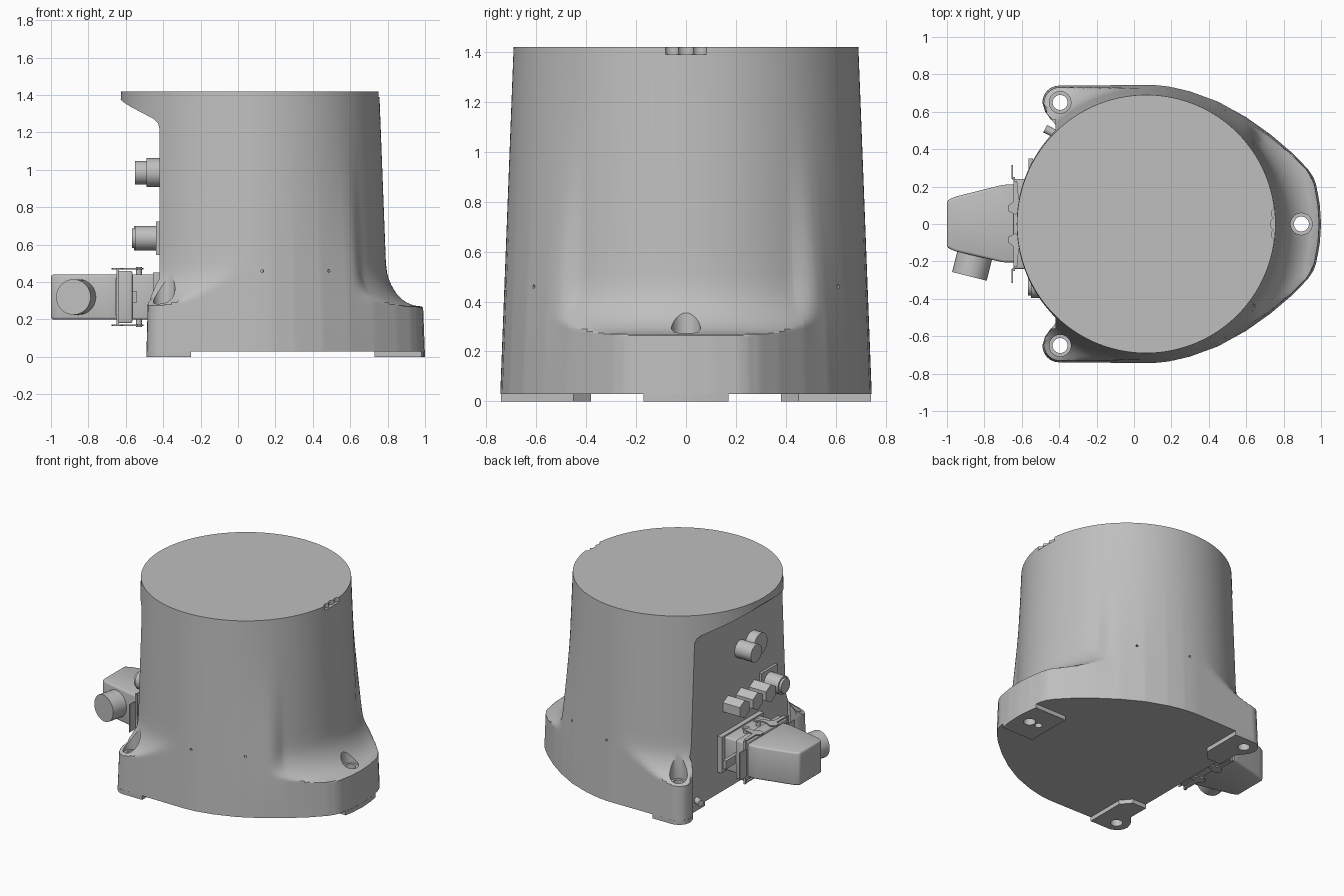
import bpy, bmesh, math
from mathutils import Vector

if "Cube" in bpy.data.objects:
    bpy.data.objects.remove(bpy.data.objects["Cube"])

grey = bpy.data.materials.new("machine grey")
grey.diffuse_color = (0.52, 0.52, 0.52, 1)
grey.use_nodes = True
grey.node_tree.nodes["Principled BSDF"].inputs["Base Color"].default_value = grey.diffuse_color
CX, TOP = 0.065, 1.42


def finish(name, bm):
    bmesh.ops.recalc_face_normals(bm, faces=bm.faces)
    me = bpy.data.meshes.new(name)
    bm.to_mesh(me)
    bm.free()
    ob = bpy.data.objects.new(name, me)
    bpy.context.collection.objects.link(ob)
    me.materials.append(grey)
    return ob


def prism(name, pts, lo, hi, axis="z", bevel=0):
    """Extrude a 2D outline along z (outline is x,y) or y (outline is x,z)."""
    bm = bmesh.new()
    place = (lambda p, h: (p[0], p[1], h)) if axis == "z" else (lambda p, h: (p[0], h, p[1]))
    a = [bm.verts.new(place(p, lo)) for p in pts]
    b = [bm.verts.new(place(p, hi)) for p in pts]
    bm.faces.new(a)
    bm.faces.new(b)
    for i in range(len(pts)):
        j = (i + 1) % len(pts)
        bm.faces.new((a[i], a[j], b[j], b[i]))
    if bevel:
        bmesh.ops.recalc_face_normals(bm, faces=bm.faces)
        bmesh.ops.bevel(bm, geom=bm.edges[:], offset=bevel, segments=3, profile=0.5, affect="EDGES")
    return finish(name, bm)


def box(name, x, y, z, bevel=0):
    return prism(name, [(x[0], y[0]), (x[1], y[0]), (x[1], y[1]), (x[0], y[1])], z[0], z[1], "z", bevel)


def cyl(name, p, q, r, n=32):
    p, q = Vector(p), Vector(q)
    bm = bmesh.new()
    bmesh.ops.create_cone(bm, cap_ends=True, segments=n, radius1=r, radius2=r, depth=(q - p).length)
    rot = (q - p).to_track_quat("Z", "Y").to_matrix().to_4x4()
    bmesh.ops.transform(bm, matrix=rot, verts=bm.verts)
    bmesh.ops.translate(bm, vec=(p + q) / 2, verts=bm.verts)
    return finish(name, bm)


def cut(ob, cutters):
    """Subtract the cutters and bake the result."""
    for c in cutters:
        m = ob.modifiers.new("cut", "BOOLEAN")
        m.operation, m.solver, m.object = "DIFFERENCE", "EXACT", c
    dg = bpy.context.evaluated_depsgraph_get()
    me = bpy.data.meshes.new_from_object(ob.evaluated_get(dg))
    ob.modifiers.clear()
    ob.data = me


# Footprint, half outline from the toe round to the back lug
lug_arc = [(-0.4 + 0.09 * math.cos(math.radians(a)), 0.65 + 0.09 * math.sin(math.radians(a)))
           for a in range(90, 181, 15)]
half = [(1.0, 0), (0.994, 0.1), (0.975, 0.21), (0.96, 0.25), (0.93, 0.295), (0.85, 0.378),
        (0.73, 0.48), (0.6, 0.572), (0.45, 0.655), (0.3, 0.71), (0.18, 0.737), (0.065, 0.745)]
half += lug_arc + [(-0.475, 0.60), (-0.42, 0.53), (-0.42, 0)]
rel = [Vector((x - CX, y)) for x, y in half]
ang = [math.atan2(v.y, v.x) for v in rel]
ang[-1] = math.pi


def footprint(t):
    d = Vector((math.cos(t), math.sin(t)))
    for i in range(len(rel) - 1):
        if ang[i] - 1e-6 <= t <= ang[i + 1] + 1e-6:
            e = rel[i + 1] - rel[i]
            den = d.x * e.y - d.y * e.x
            if abs(den) > 1e-9:
                return (rel[i].x * e.y - rel[i].y * e.x) / den
    return 0.485


def smooth(a, b, x):
    k = min(1, max(0, (x - a) / (b - a)))
    return k * k * (3 - 2 * k)


def fillet(z):
    """Width of the hollow ledge sweep outside the tapered drum."""
    if z >= 0.5:
        return 0
    if z < 0.27:
        return 0.18 + (0.27 - z) * 6
    return 0.18 * (1 - math.sqrt(max(0, 1 - ((0.5 - z) / 0.23) ** 2)))


def radius(t, z):
    t = abs(t)
    base = max(0, footprint(t) - 0.745)
    off = min(base, fillet(z))
    if math.cos(t) > 0:      # outside the toe hollow the wall fades gradually
        w = smooth(0.47, 0.55, footprint(t) * math.sin(t))
        off = off * (1 - w) + base * (1 - smooth(0.1, 1.2, z)) * w
    return 0.745 - 0.0385 * z + off


# Housing: tapered drum blended into the foot
half_t = sorted({round(a, 5) for a in ang} | {round(math.radians(d), 5) for d in range(0, 181, 2)})
cols = half_t + [-t for t in reversed(half_t[1:-1])]
rows = [0.03, 0.15, 0.235, 0.25, 0.258, 0.264, 0.27, 0.274, 0.28, 0.29, 0.302, 0.318, 0.338,
        0.36, 0.385, 0.415, 0.45, 0.5, 0.58, 0.7, 0.85, 1.0, 1.2, TOP]
bm = bmesh.new()
rings = []
for z in rows:
    rings.append([bm.verts.new((CX + radius(t, z) * math.cos(t), radius(t, z) * math.sin(t), z))
                  for t in cols])
n = len(cols)
for lo, hi in zip(rings, rings[1:]):
    for i in range(n):
        j = (i + 1) % n
        bm.faces.new((lo[i], lo[j], hi[j], hi[i]))
bm.faces.new(rings[0])
bm.faces.new(rings[-1])
housing = finish("housing", bm)

# Foot pads
toe = [(0.73, 0.17), (0.982, 0.17), (0.994, 0.1), (1.0, 0), (0.994, -0.1), (0.982, -0.17), (0.73, -0.17)]
pads = [prism("toe_pad", toe, 0, 0.03)]
lug = [(-0.25, 0.74), (-0.25, 0.45), (-0.31, 0.38), (-0.42, 0.38), (-0.42, 0.53), (-0.475, 0.6)] + lug_arc[::-1]
for s in (1, -1):
    pads.append(prism("lug_pad", [(x, y * s) for x, y in lug], 0, 0.03))

# Cutters: flat connector panel with overhanging lip, bolt holes, pin holes, rim notch
panel = [(-0.42, -0.1), (-0.42, 1.22), (-0.428, 1.25), (-0.45, 1.272), (-0.57, 1.335),
         (-0.61, 1.36), (-0.64, 1.39), (-0.9, 1.39), (-0.9, -0.1)]
body_cuts = [prism("panel_cutter", panel, -0.56, 0.56, "y")]
holes = []
for x, y in ((0.895, 0), (-0.395, 0.65), (-0.395, -0.65)):
    holes.append(cyl("bolt_cutter", (x, y, -0.1), (x, y, 0.5), 0.04))
    body_cuts.append(cyl("counterbore_cutter", (x, y, 0.265), (x, y, 0.7), 0.058))
holes.append(cyl("dowel_cutter", (0.82, 0, -0.1), (0.82, 0, 0.1), 0.025))
for s in (1, -1):
    for x in (0.13, 0.48):
        d = Vector((x - CX, s * math.sqrt(0.73 ** 2 - (x - CX) ** 2), 0)).normalized()
        c = Vector((CX, 0, 0.46))
        body_cuts.append(cyl("pin_cutter", c + d * 0.70, c + d * 0.85, 0.008, 12))
for x, y, r in ((0.765, 0, 0.035), (0.765, 0.056, 0.03), (0.765, -0.056, 0.03)):
    body_cuts.append(cyl("notch_cutter", (x, y, 1.39), (x, y, 1.5), r, 24))
cut(housing, body_cuts + holes)
for p in pads:
    cut(p, holes)
for c in body_cuts + holes:
    bpy.data.objects.remove(c)

# Upper panel sockets
cyl("large_socket", (-0.41, -0.155, 0.985), (-0.49, -0.155, 0.985), 0.078)
cyl("small_socket", (-0.41, -0.02, 0.985), (-0.55, -0.02, 0.985), 0.063)

# Lower panel row: three hexagonal plugs and a round one on a plate
for y in (0.12, -0.03, -0.18):
    cyl("hex_plug", (-0.41, y, 0.635), (-0.555, y, 0.635), 0.065, 6)
cyl("round_plug", (-0.41, -0.33, 0.635), (-0.55, -0.33, 0.635), 0.065)
cyl("round_plug_tip", (-0.55, -0.33, 0.635), (-0.567, -0.33, 0.635), 0.052)
box("plug_plate", (-0.438, -0.41), (-0.42, -0.24), (0.545, 0.725))

# Cable connector: wall base, collar, tapered hood, side gland
box("connector_flange", (-0.455, -0.41), (-0.24, 0.24), (0.19, 0.45))
box("connector_base", (-0.57, -0.42), (-0.205, 0.205), (0.2, 0.44), 0.012)
box("connector_collar", (-0.645, -0.565), (-0.24, 0.24), (0.18, 0.46), 0.01)
hood = [(-0.63, 0.21), (-0.7, 0.21), (-0.96, 0.145), (-1.0, 0.125),
        (-1.0, -0.125), (-0.96, -0.145), (-0.7, -0.205), (-0.63, -0.205)]
prism("connector_hood", hood, 0.2, 0.44, "z", 0.014)
cyl("cable_gland", (-0.835, -0.1, 0.32), (-0.88, -0.28, 0.32), 0.095)

# Locking levers above and below, with pivot pins and finger tabs
for s in (1, -1):
    lever = [(-0.645, 0.23), (-0.625, 0.23), (-0.615, 0.12), (-0.51, 0.09), (-0.505, 0.05),
             (-0.54, 0.045), (-0.56, 0.075), (-0.6, 0.07), (-0.635, 0.05), (-0.675, 0.07),
             (-0.67, 0.1), (-0.645, 0.12)]
    lever = [(x, y * s) for x, y in lever]
    for z in (0.165, 0.467):
        prism("lever_arm", lever, z, z + 0.009)
    cyl("lever_pin", (-0.53, s * 0.07, 0.16), (-0.53, s * 0.07, 0.48), 0.016, 16)
    box("lever_bar", (-0.65, -0.635), (s * 0.235, s * 0.25), (0.165, 0.476))
    box("finger_tab", (-0.655, -0.647), (s * 0.24, s * 0.315), (0.22, 0.42))
    box("side_latch", (-0.565, -0.54), (s * 0.2, s * 0.35), (0.29, 0.35))

# Earthing screw on the back edge
cyl("earth_screw", (-0.40, 0.47, 0.08), (-0.475, 0.51, 0.08), 0.022, 16)

# Smooth round surfaces, keep edges crisp
bpy.ops.object.select_all(action="DESELECT")
for ob in bpy.context.scene.objects:
    ob.select_set(True)
bpy.context.view_layer.objects.active = housing
bpy.ops.object.shade_smooth_by_angle(angle=math.radians(30))
